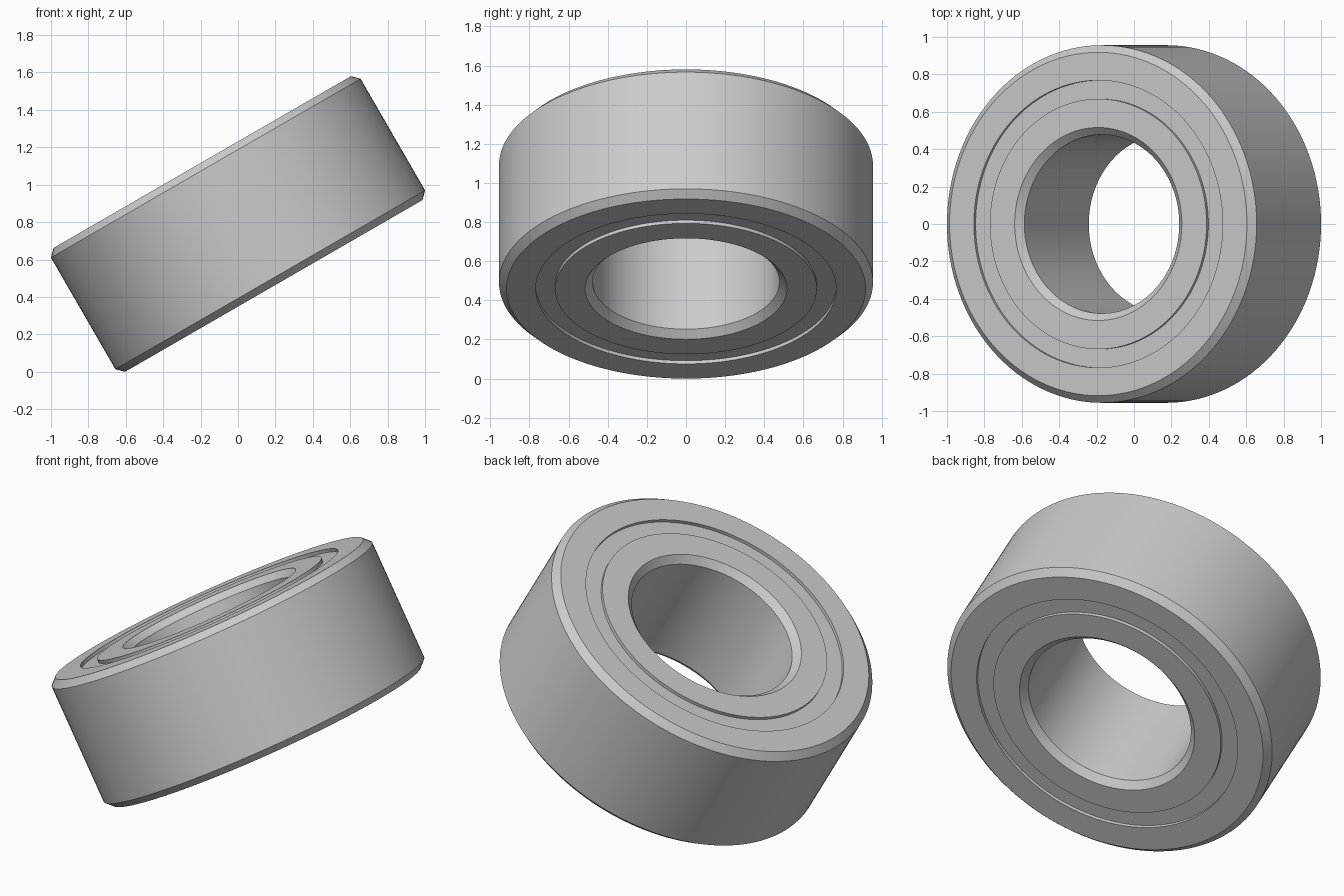
import bpy, bmesh, math
from mathutils import Matrix, Vector

if "Cube" in bpy.data.objects:
    bpy.data.objects.remove(bpy.data.objects["Cube"])

SEGMENTS = 128
OUTER, BORE, HALF = 0.956, 0.478, 0.3824   # radii and half width
CHAMFER, RECESS = 0.038, 0.019
GROOVE_OUT, GROOVE_IN = 0.768, 0.669       # shield recess radii
PLACE = Matrix.Translation((0, 0, 0.79)) @ Matrix.Rotation(math.radians(-30), 4, 'Y')

steel = bpy.data.materials.new("light_grey_steel")
steel.use_nodes = True
steel.diffuse_color = (0.6, 0.6, 0.6, 1)
steel.node_tree.nodes["Principled BSDF"].inputs["Base Color"].default_value = (0.6, 0.6, 0.6, 1)


def lathe(name, half_profile):
    """Mirror a (radius, height) half profile and spin it into a closed ring."""
    profile = half_profile + [(r, -z) for r, z in reversed(half_profile)]
    bm = bmesh.new()
    verts = [bm.verts.new((r, 0, z)) for r, z in profile]
    edges = [bm.edges.new((a, b)) for a, b in zip(verts, verts[1:] + verts[:1])]
    bmesh.ops.spin(bm, geom=verts + edges, cent=(0, 0, 0), axis=Vector((0, 0, 1)),
                   angle=math.tau, steps=SEGMENTS, use_merge=True)
    bmesh.ops.remove_doubles(bm, verts=bm.verts[:], dist=1e-5)
    bmesh.ops.recalc_face_normals(bm, faces=bm.faces[:])
    mesh = bpy.data.meshes.new(name)
    bm.to_mesh(mesh)
    bm.free()
    mesh.materials.append(steel)
    obj = bpy.data.objects.new(name, mesh)
    bpy.context.collection.objects.link(obj)
    obj.matrix_world = PLACE
    bpy.ops.object.select_all(action='DESELECT')
    obj.select_set(True)
    bpy.context.view_layer.objects.active = obj
    bpy.ops.object.shade_smooth_by_angle(angle=math.radians(30))


# Outer race with chamfered rim
lathe("outer_race", [(OUTER, HALF - CHAMFER), (OUTER - CHAMFER, HALF), (GROOVE_OUT, HALF)])

# Inner race with chamfered bore
lathe("inner_race", [(GROOVE_IN, HALF), (BORE + CHAMFER, HALF), (BORE, HALF - CHAMFER)])

# Shield ring set slightly below both faces
lathe("shield", [(GROOVE_OUT, HALF - RECESS), (GROOVE_IN, HALF - RECESS)])
